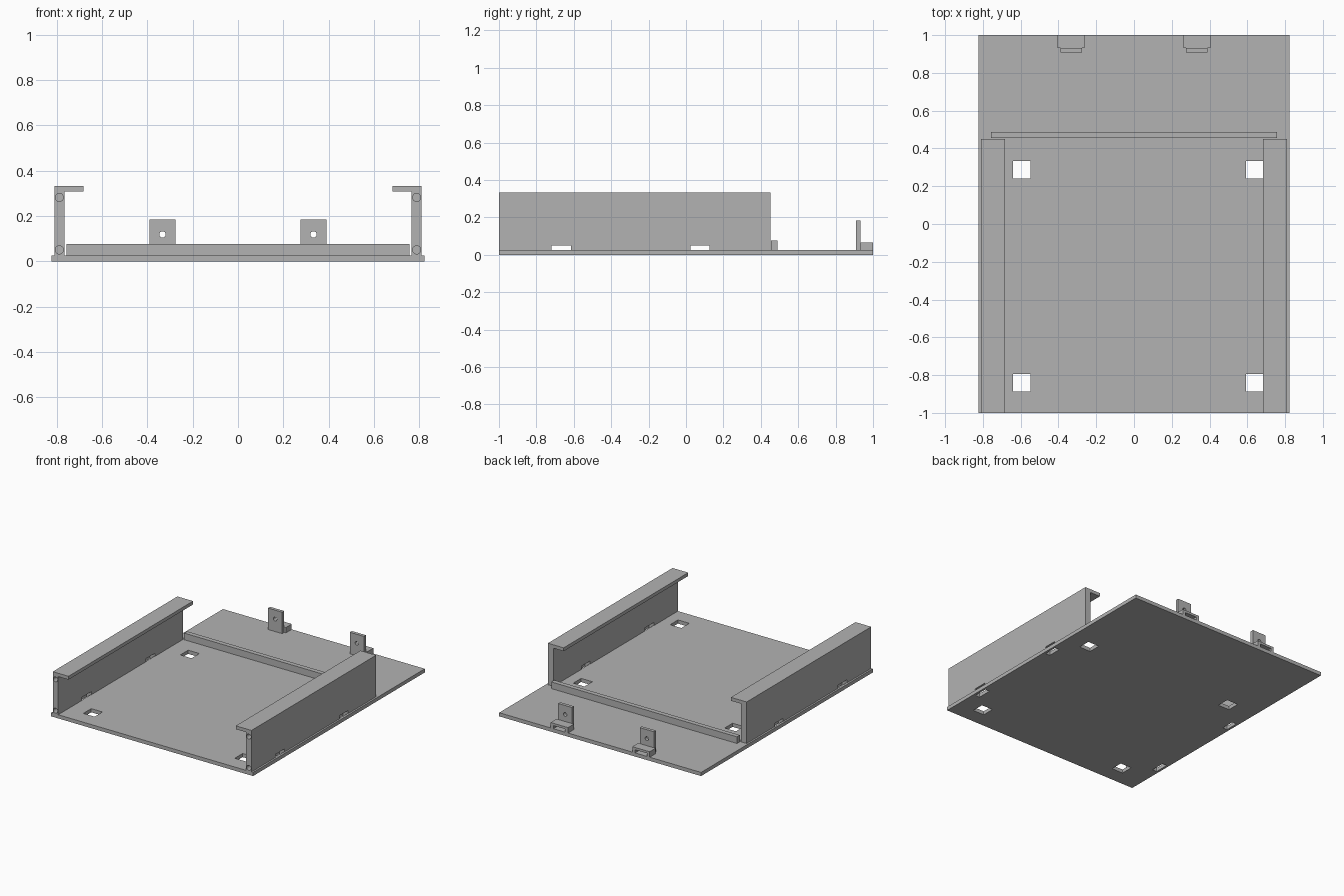
import bpy
import math

cube = bpy.data.objects.get("Cube")
if cube:
    bpy.data.objects.remove(cube, do_unlink=True)

# Single plain grey material
grey = bpy.data.materials.new("plain_grey")
grey.use_nodes = True
colour = (0.45, 0.45, 0.45, 1)
grey.diffuse_color = colour
grey.node_tree.nodes["Principled BSDF"].inputs["Base Color"].default_value = colour

BASE_TOP = 0.027


def prism(name, outline, y0, y1):
    """Extrude an x-z outline from y0 to y1."""
    n = len(outline)
    verts = [(x, y, z) for y in (y0, y1) for x, z in outline]
    faces = [tuple(range(n)), tuple(reversed(range(n, 2 * n)))]
    faces += [(i, i + n, (i + 1) % n + n, (i + 1) % n) for i in range(n)]
    mesh = bpy.data.meshes.new(name)
    mesh.from_pydata(verts, [], faces)
    mesh.materials.append(grey)
    obj = bpy.data.objects.new(name, mesh)
    bpy.context.collection.objects.link(obj)
    bpy.context.view_layer.objects.active = obj
    bpy.ops.object.select_all(action="DESELECT")
    obj.select_set(True)
    bpy.ops.object.mode_set(mode="EDIT")
    bpy.ops.mesh.select_all(action="SELECT")
    bpy.ops.mesh.normals_make_consistent(inside=False)
    bpy.ops.object.mode_set(mode="OBJECT")
    return obj


def box(name, x0, x1, y0, y1, z0, z1):
    return prism(name, [(x0, z0), (x1, z0), (x1, z1), (x0, z1)], y0, y1)


def rod(name, x, z, radius, y0, y1, sides=24):
    angles = [2 * math.pi * i / sides for i in range(sides)]
    return prism(name, [(x + radius * math.cos(a), z + radius * math.sin(a))
                        for a in angles], y0, y1)


def cut(target, cutters):
    """Subtract each cutter and remove it afterwards."""
    for cutter in cutters:
        cutter.hide_render = True
        mod = target.modifiers.new("cut", "BOOLEAN")
        mod.operation = "DIFFERENCE"
        mod.solver = "EXACT"
        mod.object = cutter
        bpy.ops.object.select_all(action="DESELECT")
        bpy.context.view_layer.objects.active = target
        target.select_set(True)
        bpy.ops.object.modifier_apply(modifier=mod.name)
        bpy.data.objects.remove(cutter, do_unlink=True)
    bpy.ops.object.shade_smooth_by_angle(angle=math.radians(30))


SLOTS = [(-0.72, -0.615), (0.025, 0.125)]

# Base plate with four square windows and narrow slots under the rails
base = box("base_plate", -0.823, 0.823, -1, 1, 0, BASE_TOP)
holes = [box("window_cutter", x - 0.046, x + 0.046, y - 0.046, y + 0.046, -0.1, 0.1)
         for x in (-0.595, 0.64) for y in (-0.84, 0.288)]
holes += [box("slot_cutter", s * 0.788 - 0.018, s * 0.788 + 0.018, y0, y1, -0.1, 0.1)
          for s in (-1, 1) for y0, y1 in SLOTS]
cut(base, holes)

for side, s in (("left", 1), ("right", -1)):
    # Side rail: upright web with an inward top flange
    outline = [(0.81, BASE_TOP), (0.81, 0.333), (0.682, 0.333),
               (0.682, 0.308), (0.766, 0.308), (0.766, BASE_TOP)]
    rail = prism(side + "_rail", [(s * x, z) for x, z in outline], -1, 0.451)
    cutters = [box("slot_cutter", s * 0.788 - 0.1, s * 0.788 + 0.1, y0, y1, 0, 0.05)
               for y0, y1 in SLOTS]
    # Blind screw holes in the front end
    cutters += [rod("screw_cutter", s * 0.788, z, 0.018, -1.1, -0.9)
                for z in (0.051, 0.282)]
    cut(rail, cutters)

    # Rear bracket: upright tab with a screw hole
    cx = s * 0.333
    tab = box(side + "_bracket_tab", cx - 0.057, cx + 0.057, 0.908, 0.932, BASE_TOP, 0.185)
    cut(tab, [rod("tab_hole_cutter", cx, 0.119, 0.014, 0.8, 1.1)])

    # Bracket foot: a low bridge open to the back
    z0, z1 = BASE_TOP, 0.067
    foot = [(-0.071, z0), (-0.071, z1), (0.071, z1), (0.071, z0),
            (0.048, z0), (0.048, 0.05), (-0.048, 0.05), (-0.048, z0)]
    prism(side + "_bracket_foot", [(cx + x, z) for x, z in foot], 0.932, 1)

# Stop bar behind the rails
box("stop_bar", -0.757, 0.757, 0.454, 0.488, BASE_TOP, 0.076)
